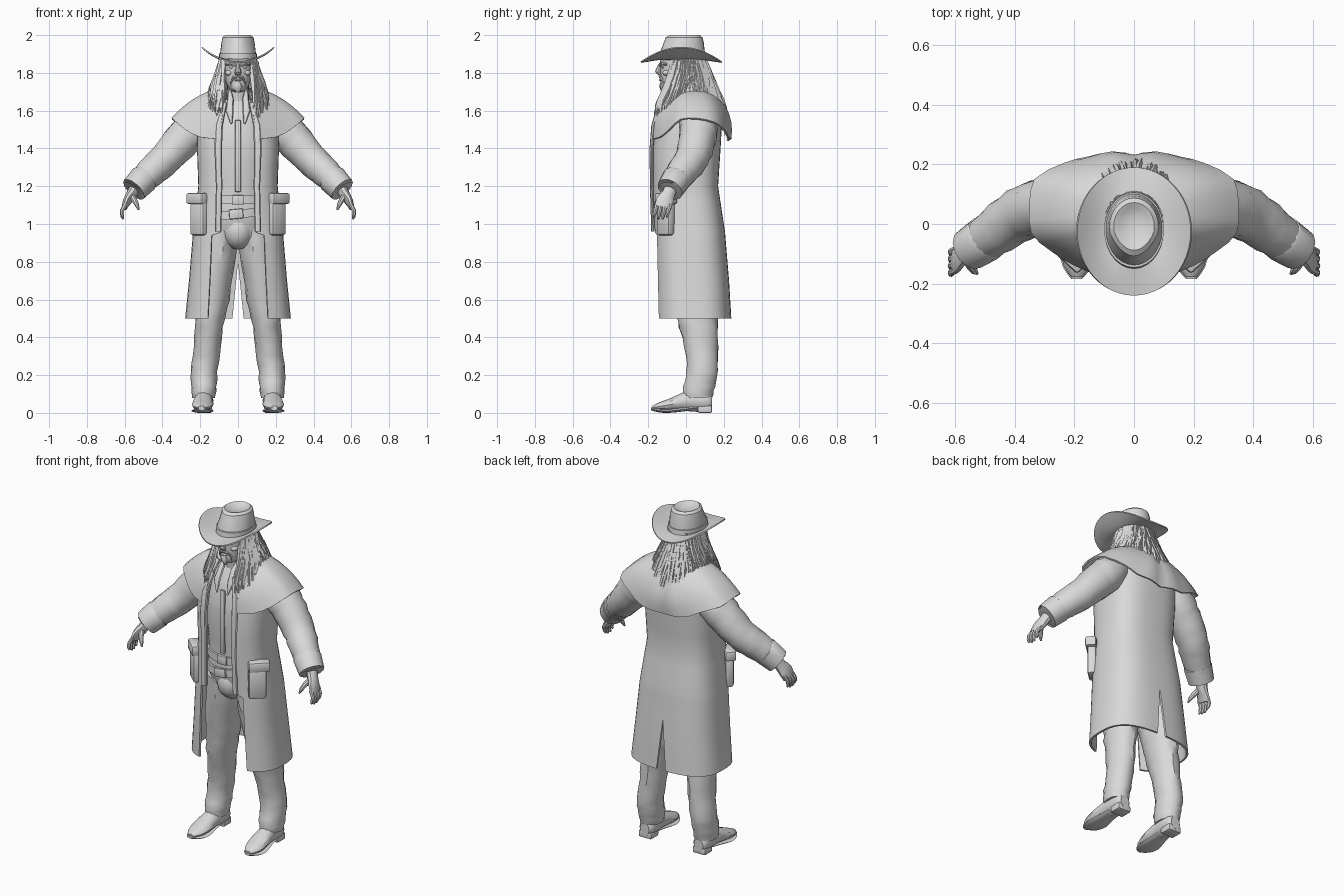
import bpy, bmesh, random
from math import sin, cos, pi, asin, radians
from mathutils import Vector, Matrix

random.seed(4)
if "Cube" in bpy.data.objects:
    bpy.data.objects.remove(bpy.data.objects["Cube"])

# one plain clay colour
clay = bpy.data.materials.new("light_grey")
clay.use_nodes = True
clay.diffuse_color = (0.7, 0.7, 0.7, 1)
clay.node_tree.nodes["Principled BSDF"].inputs["Base Color"].default_value = (0.7, 0.7, 0.7, 1)


def finish(name, bm, mirror=False, angle=35):
    """Turn a bmesh into a shaded object, optionally mirrored left to right."""
    bmesh.ops.recalc_face_normals(bm, faces=bm.faces[:])
    data = bpy.data.meshes.new(name)
    bm.to_mesh(data)
    bm.free()
    data.materials.append(clay)
    for face in data.polygons:
        face.use_smooth = True
    data.set_sharp_from_angle(angle=radians(angle))
    obj = bpy.data.objects.new(name, data)
    bpy.context.collection.objects.link(obj)
    if mirror:
        mod = obj.modifiers.new("mirror", 'MIRROR')
        mod.use_mirror_merge = False
    return obj


def skin(bm, rows, closed=True):
    """Bridge rows of points with quads; closed rows also get end caps."""
    grid = [[bm.verts.new(p) for p in row] for row in rows]
    n = len(grid[0])
    for a, b in zip(grid, grid[1:]):
        for i in range(n if closed else n - 1):
            j = (i + 1) % n
            bm.faces.new((a[i], a[j], b[j], b[i]))
    if closed:
        bm.faces.new(grid[0])
        bm.faces.new(grid[-1][::-1])


def smooth_path(points, steps):
    """Resample a list of tuples with a Catmull-Rom curve."""
    pts = [Vector(p) for p in points]
    pts = [pts[0]] + pts + [pts[-1]]
    out = []
    for a, b, c, d in zip(pts, pts[1:], pts[2:], pts[3:]):
        for k in range(steps):
            t = k / steps
            out.append(b + (c - a) * (t / 2) + (a * 2 - b * 5 + c * 4 - d) * (t * t / 2)
                       + (b * 3 - a - c * 3 + d) * (t ** 3 / 2))
    return out + [pts[-1]]


def tube_rows(points, sides=12, axis=None, wrinkle=0):
    """Rings along a path of x, y, z, first radius, second radius."""
    rows = []
    for i, p in enumerate(points):
        here = Vector(p[:3])
        before, after = points[max(i - 1, 0)], points[min(i + 1, len(points) - 1)]
        along = Vector(axis) if axis else (Vector(after[:3]) - Vector(before[:3])).normalized()
        u = Vector((1, 0, 0))
        u = (u - along * u.dot(along)).normalized()
        v = along.cross(u)
        ring = []
        for k in range(sides):
            a = 2 * pi * k / sides
            fold = 1 + wrinkle * (random.uniform(-1, 1) + 0.8 * sin(2.4 * i + 2 * a))
            ring.append(here + (u * cos(a) * p[3] + v * sin(a) * p[4]) * fold)
        rows.append(ring)
    return rows


def tube(name, points, sides=12, axis=None, steps=0, wrinkle=0, mirror=False):
    bm = bmesh.new()
    path = smooth_path(points, steps) if steps else points
    skin(bm, tube_rows(path, sides, axis, wrinkle))
    return finish(name, bm, mirror)


UP = (0, 0, 1)


def ball(name, centre, radii, mirror=False):
    x, y, z = centre
    rings = [(x, y, z - radii[2] * cos(pi * k / 8), radii[0] * sin(pi * k / 8),
              radii[1] * sin(pi * k / 8)) for k in range(9)]
    rings[0] = rings[0][:3] + (0.001, 0.001)
    rings[-1] = rings[-1][:3] + (0.001, 0.001)
    return tube(name, rings, 14, UP, mirror=mirror)


def box(name, centre, size, turn=0, tilt=0, bevel=0.008, mirror=False):
    bm = bmesh.new()
    place = Matrix.Translation(centre) @ Matrix.Rotation(turn, 4, 'Z') @ Matrix.Rotation(tilt, 4, 'Y')
    bmesh.ops.create_cube(bm, size=1, matrix=place @ Matrix.Diagonal((*size, 1)))
    bmesh.ops.bevel(bm, geom=bm.edges[:], offset=bevel, segments=2, affect='EDGES', profile=0.5)
    return finish(name, bm, mirror)


def around(levels, z, t, power):
    """Point on an open-fronted garment: t runs from front edge to centre back."""
    levels = sorted(levels)
    for a, b in zip(levels, levels[1:]):
        if z <= b[0]:
            break
    f = max(0, min(1, (z - a[0]) / (b[0] - a[0])))
    _, half, front, back, gap = Vector(a).lerp(Vector(b), f)
    start = asin((gap / half) ** (1 / power))
    ang = start + (pi - start) * t
    c = cos(ang)
    depth = abs(c) ** power * (1 if c > 0 else -1)
    x = half * abs(sin(ang)) ** power if t < 1 else 0
    return Vector((x, (front + back) / 2 - (back - front) / 2 * depth, z)), ang


def double_shell(name, rows, thick, angle=35):
    """Mirror open rows, weld the centre line and give the sheet thickness."""
    bm = bmesh.new()
    for side in (1, -1):
        skin(bm, [[Vector((p.x * side, p.y, p.z)) for p in row] for row in rows], False)
    bmesh.ops.remove_doubles(bm, verts=bm.verts[:], dist=0.0005)
    bmesh.ops.recalc_face_normals(bm, faces=bm.faces[:])
    bmesh.ops.solidify(bm, geom=bm.faces[:], thickness=thick)
    return finish(name, bm, angle=angle)


# long coat with open front and back vent
coat = [(0.5, .28, -.16, .24, .16), (0.7, .26, -.165, .228, .15), (0.94, .24, -.17, .208, .14),
        (0.955, .238, -.17, .207, .095), (1.2, .21, -.18, .17, .09), (1.4, .217, -.18, .183, .095),
        (1.52, .215, -.167, .19, .085), (1.62, .19, -.14, .175, .08), (1.7, .12, -.1, .12, .06)]
coat_rows = []
for z in (.5, .6, .7, .8, .88, .94, .955, 1.03, 1.12, 1.2, 1.3, 1.4, 1.47, 1.52, 1.57, 1.62, 1.66, 1.7):
    row = [around(coat, z, k / 18, 0.72)[0] for k in range(19)]
    row[-1].x = max(0, (0.8 - z) * 0.1)
    coat_rows.append(row)
double_shell("long_coat", coat_rows, 0.012)
tube("coat_front_edge", [(.07, -.135, 1.64, .012, .012), (.1, -.172, 1.52, .02, .012), (.105, -.183, 1.4, .02, .01),
     (.1, -.182, 1.2, .017, .009), (.105, -.175, .96, .017, .009)], 8, mirror=True)
box("coat_pocket", (.205, -.108, 1.03), (.1, .05, .18), 0.75, mirror=True, bevel=.015)
box("pocket_flap", (.213, -.105, 1.135), (.12, .062, .06), 0.75, mirror=True, bevel=.012)

# shoulder cape, blended from neck ellipse to hem
hem = smooth_path([(.1, -.18, 1.45), (.2, -.14, 1.46), (.28, -.09, 1.5), (.345, -.03, 1.555), (.35, .06, 1.56),
                   (.335, .15, 1.54), (.235, .205, 1.5), (.16, .225, 1.46), (.08, .24, 1.45), (0, .225, 1.44)], 2)
cape_rows = []
for k in range(8):
    r = k / 7
    row = []
    for i, edge in enumerate(hem):
        a = 0.7 + (pi - 0.7) * i / (len(hem) - 1)
        neck = Vector((.095 * sin(a), .01 - .11 * cos(a), 1.715 - .02 * cos(a)))
        bulge = Vector((0, -.045 * cos(a), .03 * sin(a))) * 4 * r * (1 - r)
        p = neck.lerp(edge, r) + bulge
        p.x = 0 if i == len(hem) - 1 else p.x
        row.append(p)
    cape_rows.append(row)
double_shell("shoulder_cape", cape_rows, 0.01)

# shirt, collar and belts
tube("shirt", [(0, .02, .9, .13, .12), (0, 0, 1.02, .175, .135), (0, 0, 1.15, .165, .137), (0, 0, 1.4, .185, .15),
     (0, .01, 1.56, .16, .13), (0, .01, 1.66, .075, .075)], 24, UP, 3, 0.012)
box("shirt_placket", (0, -.147, 1.36), (.03, .014, .38), bevel=.004)
tube("shirt_collar", [(.045, -.05, 1.705, .008, .02), (.04, -.1, 1.66, .018, .012),
     (.045, -.135, 1.6, .022, .008), (.035, -.152, 1.53, .004, .004)], 8, mirror=True)
tube("waist_belt", [(0, 0, 1.105, .174, .147), (0, 0, 1.15, .174, .147)], 28, UP)
box("waist_buckle", (0, -.15, 1.128), (.06, .014, .05), bevel=.005)
tube("hip_belt", [(0, 0, 1.03, .18, .15), (0, 0, 1.075, .18, .15)], 28, (-.1, 0, 1))
box("hip_buckle", (-.01, -.156, 1.053), (.075, .016, .052), tilt=-.1, bevel=.006)
ball("trouser_front", (0, -.05, .965), (.085, .09, .1))

# legs and boots
tube("trouser_leg", [(.09, .02, .98, .1, .13), (.11, .03, .8, .095, .125), (.135, .055, .6, .088, .115),
     (.148, .06, .5, .077, .108), (.162, .08, .35, .072, .09), (.178, .085, .22, .07, .083),
     (.181, .07, .14, .068, .085), (.182, .062, .08, .06, .078)], 14, UP, 3, 0.035, True)
tube("boot", [(.18, .138, .055, .03, .04), (.18, .12, .06, .045, .05), (.18, .07, .065, .05, .06),
     (.183, 0, .062, .05, .052), (.187, -.08, .045, .057, .034), (.19, -.14, .034, .046, .022),
     (.192, -.178, .028, .018, .01)], 12, (0, 1, 0), 2, mirror=True)
tube("boot_sole", [(.18, .08, .03, .04, .01), (.185, -.01, .02, .048, .012), (.188, -.09, .01, .06, .01),
     (.19, -.145, .013, .048, .01), (.192, -.184, .021, .018, .008)], 12, (0, 1, 0), 2, mirror=True)
box("boot_heel", (.18, .1, .02), (.085, .075, .04), mirror=True)

# sleeves, cuffs and hands
tube("sleeve", [(.17, .05, 1.57, .085, .085), (.23, .065, 1.51, .1, .1), (.29, .06, 1.45, .099, .099),
     (.385, .03, 1.345, .088, .09), (.47, -.03, 1.265, .078, .08), (.54, -.075, 1.195, .066, .066)],
     14, steps=4, wrinkle=0.03, mirror=True)
tube("cuff", [(.492, -.045, 1.245, .072, .072), (.498, -.05, 1.24, .079, .079),
     (.552, -.085, 1.183, .072, .072), (.55, -.084, 1.186, .06, .06)], 14, mirror=True)
tube("palm", [(.54, -.075, 1.2, .032, .036), (.565, -.095, 1.155, .028, .036), (.588, -.113, 1.12, .022, .048),
     (.602, -.122, 1.085, .014, .046)], 10, steps=2, mirror=True)
for i, finger in enumerate(("little", "ring", "middle", "index")):
    y = -.085 - .023 * i
    tip = 1.035 - .012 * sin(i * pi / 3)
    tube(finger + "_finger", [(.595, y, 1.105, .012, .012), (.614, y - .008, 1.072, .011, .011),
         (.613, y - .014, tip + .015, .01, .01), (.607, y - .015, tip, .005, .005)], 7, mirror=True)
tube("thumb", [(.568, -.105, 1.155, .016, .016), (.548, -.142, 1.125, .015, .015),
     (.535, -.158, 1.1, .012, .012), (.526, -.166, 1.075, .005, .005)], 8, mirror=True)

# head and face
tube("neck", [(0, 0, 1.6, .07, .075), (0, -.01, 1.68, .058, .06), (0, -.025, 1.76, .06, .065)], 16, UP)
tube("head", [(0, -.075, 1.7, .022, .03), (0, -.068, 1.712, .042, .062), (0, -.055, 1.74, .06, .078),
     (0, -.045, 1.78, .071, .09), (0, -.043, 1.82, .076, .094), (0, -.04, 1.9, .078, .098)], 20, UP, 2)
tube("nose", [(0, -.13, 1.852, .01, .012), (0, -.143, 1.825, .012, .014), (0, -.149, 1.805, .018, .014),
     (0, -.138, 1.79, .015, .01)], 8, UP, 2)
tube("brow", [(.01, -.135, 1.842, .01, .008), (.035, -.127, 1.85, .01, .009), (.06, -.1, 1.845, .008, .007)], 8, mirror=True)
ball("eye", (.032, -.122, 1.83), (.014, .01, .007), True)
ball("cheekbone", (.046, -.1, 1.8), (.022, .025, .016), True)
tube("moustache", [(0, -.14, 1.782, .006, .006), (.024, -.134, 1.776, .008, .008),
     (.038, -.118, 1.75, .006, .006), (.034, -.112, 1.725, .003, .003)], 7, mirror=True)
ball("lower_lip", (0, -.134, 1.762), (.02, .009, .006))
tube("goatee", [(0, -.128, 1.752, .01, .008), (0, -.125, 1.725, .024, .016), (0, -.12, 1.695, .008, .008)], 9, UP, 2)

# long hair: base shell with loose tapering locks over it
hair = [(1.45, .185, -.195, .22, .1), (1.62, .183, -.18, .207, .085), (1.72, .145, -.13, .158, .075),
        (1.8, .11, -.11, .125, .07), (1.89, .085, -.1, .09, .068)]
double_shell("hair_base", [[around(hair, z, k / 16, 0.92)[0] for k in range(17)]
             for z in (1.62, 1.67, 1.72, 1.76, 1.8, 1.85, 1.89)], 0.012)
bm = bmesh.new()
for layer in range(2):
    for k in range(76):
        side = 1 if k % 2 else -1
        t = min(.995, max(.01, (k // 2 + random.random()) / 38))
        ang = around(hair, 1.6, t, 0.92)[1]
        end = 1.46 + .17 * sin(ang) ** 4 + random.uniform(0, .09) + .03 * layer
        top = 1.88 - .13 * layer * random.random()
        phase, thick = random.uniform(0, 6), random.uniform(.008, .013)
        path = []
        for j in range(8):
            f = j / 7
            sway = .012 * sin(phase + 7 * f)
            p = around(hair, top + (end - top) * f, min(.995, max(0, t + sway)), 0.92)[0]
            lift = 1 + .03 * sin(phase + 5 * f)
            r = thick * (1.05 - f ** 3)
            path.append((p.x * side * lift, p.y * lift, p.z, r, r))
        skin(bm, tube_rows(path, 5))
finish("hair_locks", bm, angle=50)

# hat: curled brim, creased crown and band
brim_rows = []
for k in range(7):
    r = k / 6
    row = []
    for i in range(25):
        a = pi * i / 24
        lift = r ** 1.5 * .062 * sin(a) ** 2 - .016 * r * cos(a) ** 2
        row.append(Vector(((.085 + .105 * r) * sin(a) if 0 < i < 24 else 0,
                           -.025 - (.115 + .1 * r) * cos(a), 1.876 + lift)))
    brim_rows.append(row)
double_shell("hat_brim", brim_rows, 0.007)
crown = tube("hat_crown", [(0, -.02, 1.87, .097, .125), (0, -.018, 1.91, .094, .118), (0, -.012, 1.96, .088, .106),
             (0, -.01, 1.988, .082, .097), (0, -.008, 2, .068, .08), (0, -.005, 1.993, .05, .062),
             (0, 0, 1.983, .03, .04), (0, 0, 1.981, .004, .006)], 28, UP)
for v in crown.data.vertices:
    if v.co.y < -.03 and v.co.z > 1.93:
        v.co.x *= 1 + (v.co.y + .03) * 2.5
tube("hat_band", [(0, -.02, 1.874, .1, .13), (0, -.02, 1.902, .1, .126), (0, -.02, 1.904, .09, .114)], 28, UP)
